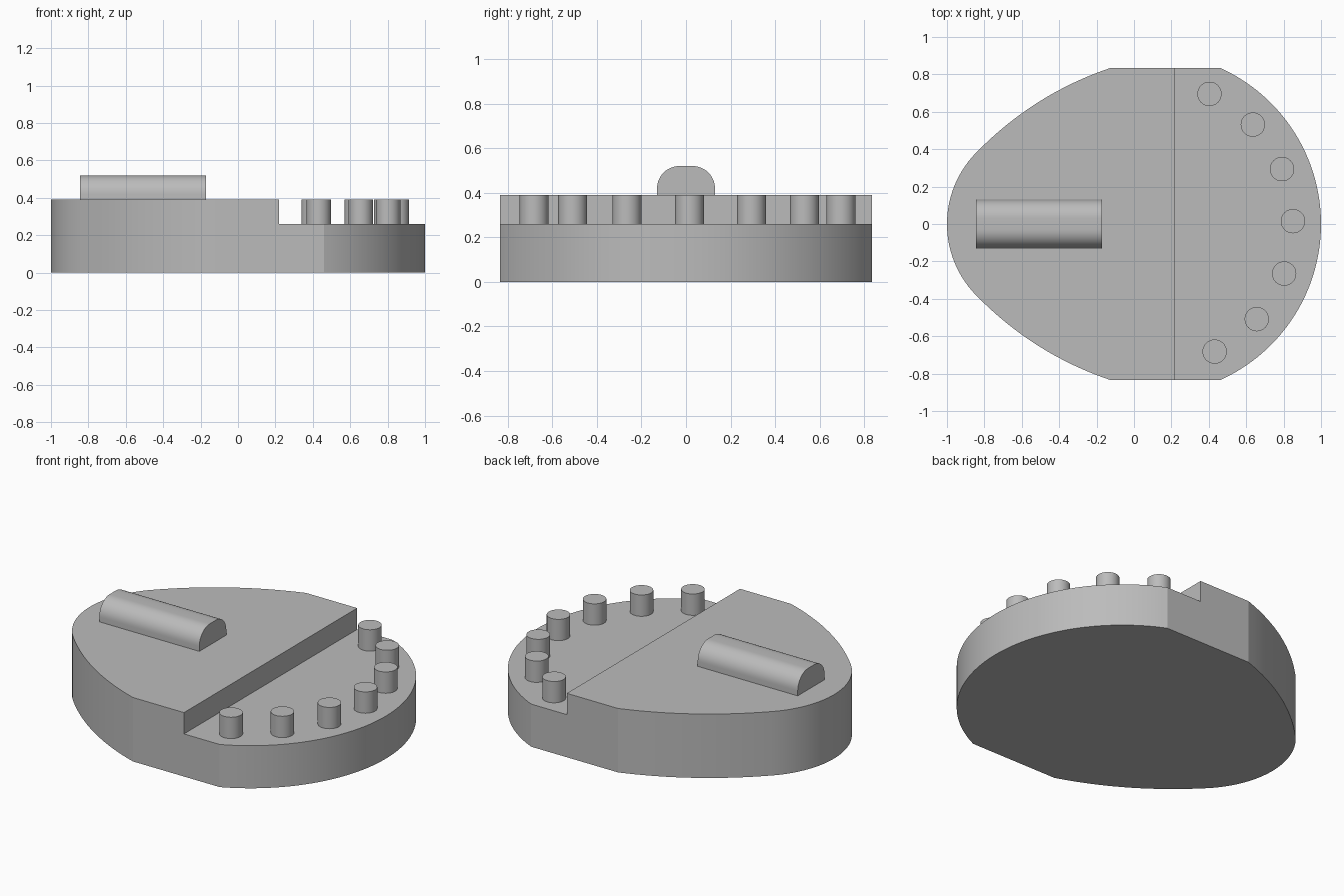
import bpy, bmesh, math
from mathutils import Vector

cube = bpy.data.objects.get("Cube")
if cube:
    bpy.data.objects.remove(cube, do_unlink=True)

grey = bpy.data.materials.new("plain grey")
grey.use_nodes = True
colour = (0.5, 0.5, 0.5, 1)
grey.diffuse_color = colour
grey.node_tree.nodes["Principled BSDF"].inputs["Base Color"].default_value = colour

LOW, HIGH, STEP_X = 0.26, 0.39, 0.22
ARC_X, ARC_R = 0.085, 0.915


def arc(cx, cy, r, start, end, n):
    """Points along an arc, angles in degrees."""
    angles = [math.radians(start + (end - start) * i / n) for i in range(n + 1)]
    return [(cx + r * math.cos(a), cy + r * math.sin(a)) for a in angles]


def finish(bm, name):
    bmesh.ops.recalc_face_normals(bm, faces=bm.faces)
    mesh = bpy.data.meshes.new(name)
    bm.to_mesh(mesh)
    bm.free()
    mesh.materials.append(grey)
    obj = bpy.data.objects.new(name, mesh)
    bpy.context.collection.objects.link(obj)
    bpy.ops.object.select_all(action="DESELECT")
    obj.select_set(True)
    bpy.context.view_layer.objects.active = obj
    bpy.ops.object.shade_smooth_by_angle(angle=math.radians(15))
    return obj


def prism(points, direction):
    """Extrude a closed 3D profile along a direction."""
    bm = bmesh.new()
    face = bm.faces.new([bm.verts.new(p) for p in points])
    ext = bmesh.ops.extrude_face_region(bm, geom=[face], use_keep_orig=True)
    moved = [v for v in ext["geom"] if isinstance(v, bmesh.types.BMVert)]
    bmesh.ops.translate(bm, verts=moved, vec=direction)
    return bm


# Half outline: wide arc, straight flank, gently bowed side, small nose arc
corner = math.degrees(math.acos((0.46 - ARC_X) / ARC_R))
half = arc(ARC_X, 0, ARC_R, 0, corner, 32)
nose = arc(-0.456, 0, 0.544, 136.4, 180, 16)
a, b, c = Vector((-0.125, half[-1][1])), Vector((-0.54, 0.695)), Vector(nose[0])
for i in range(16):
    t = i / 16
    half.append(tuple(a * (1 - t) ** 2 + b * 2 * t * (1 - t) + c * t * t))
half += nose
outline = half + [(x, -y) for x, y in half[-2:0:-1]]

# Base slab with its left part raised to leave a step
bm = prism([(x, y, 0) for x, y in outline], (0, 0, LOW))
bmesh.ops.bisect_plane(bm, geom=bm.verts[:] + bm.edges[:] + bm.faces[:],
                       plane_co=(STEP_X, 0, 0), plane_no=(1, 0, 0))
top = [f for f in bm.faces if all(v.co.z > LOW - 0.01 for v in f.verts)
       and f.calc_center_median().x < STEP_X]
ext = bmesh.ops.extrude_face_region(bm, geom=top)
bmesh.ops.translate(bm, vec=(0, 0, HIGH - LOW),
                    verts=[v for v in ext["geom"] if isinstance(v, bmesh.types.BMVert)])
finish(bm, "stepped_base")

# Rounded bar lying on the raised part
profile = [(0.13, HIGH)] + arc(0.03, 0.42, 0.1, 0, 90, 12)
profile += [(-y, z) for y, z in reversed(profile)]
finish(prism([(-0.845, y, z) for y, z in profile], (0.675, 0, 0)), "rounded_bar")

# Pegs following the wide arc on the lower ledge
for i, (x, y) in enumerate(arc(ARC_X, 0, 0.765, 65.4, -63.1, 6)):
    ring = arc(x, y, 0.065, 0, 360, 32)[:-1]
    finish(prism([(px, py, LOW) for px, py in ring], (0, 0, HIGH - LOW)), f"peg_{i + 1}")
